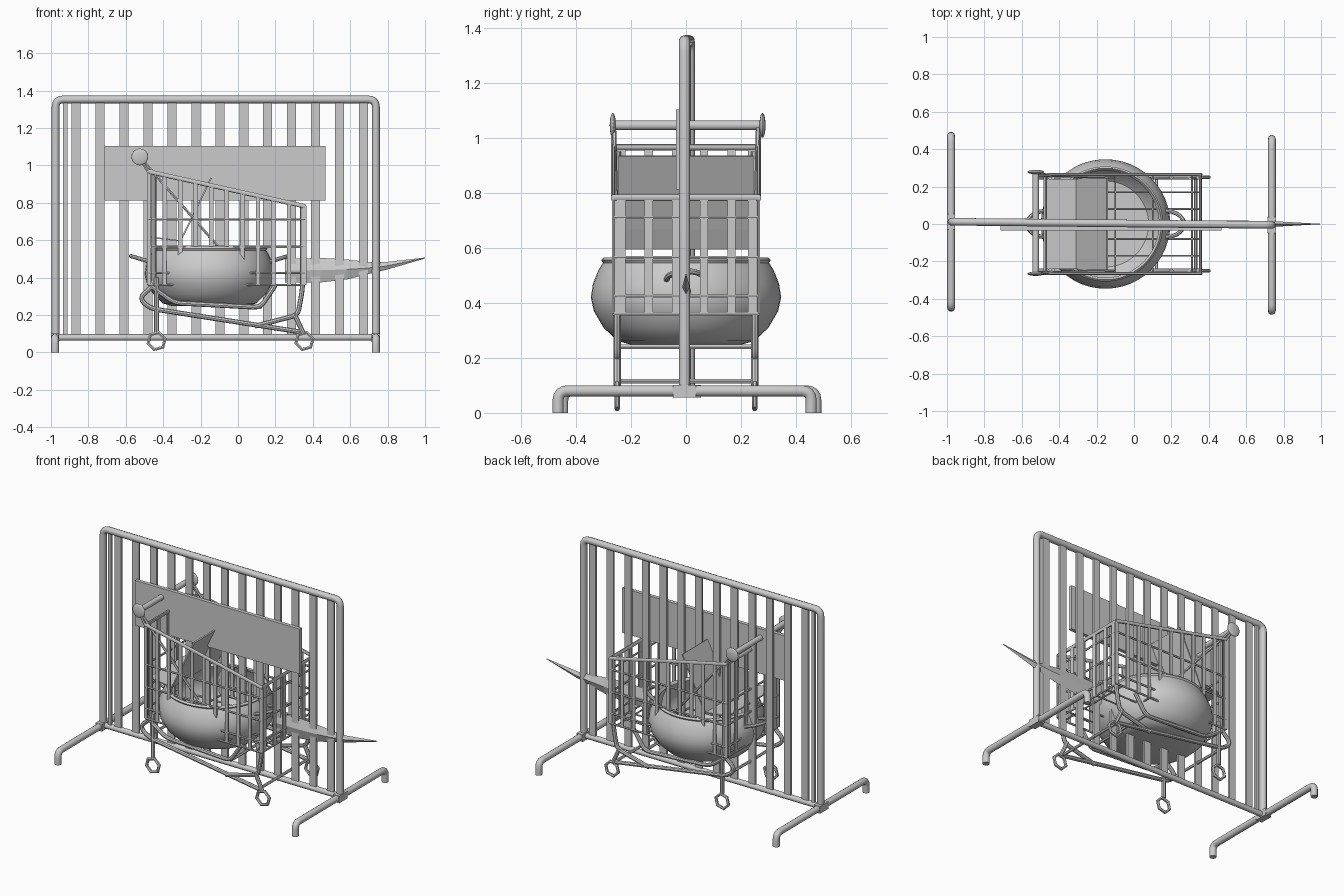
import bpy, bmesh, math
from mathutils import Vector

if "Cube" in bpy.data.objects:
    bpy.data.objects.remove(bpy.data.objects["Cube"])


def smooth(o, angle=40):
    bpy.ops.object.select_all(action='DESELECT')
    o.select_set(True)
    bpy.context.view_layer.objects.active = o
    bpy.ops.object.shade_smooth_by_angle(angle=math.radians(angle))


def rounded(pts, rad):
    """Replace inner corners of a path with short arcs."""
    pts = [Vector(p) for p in pts]
    out = [pts[0]]
    for a, b, c in zip(pts, pts[1:], pts[2:]):
        p = b + (a - b).normalized() * rad
        q = b + (c - b).normalized() * rad
        for i in range(5):
            t = i / 4
            out.append(p * (1 - t) ** 2 + b * 2 * t * (1 - t) + q * t * t)
    return out + [pts[-1]]


def tubes(name, paths, r, cyclic=False, res=2):
    """Round tubes along several paths, as one mesh."""
    cu = bpy.data.curves.new(name, 'CURVE')
    cu.dimensions = '3D'
    cu.bevel_depth, cu.bevel_resolution, cu.use_fill_caps = r, res, True
    for pts in paths:
        s = cu.splines.new('POLY')
        s.points.add(len(pts) - 1)
        for p, v in zip(s.points, pts):
            p.co = (*v, 1)
        s.use_cyclic_u = cyclic
    o = bpy.data.objects.new(name, cu)
    bpy.context.collection.objects.link(o)
    bpy.ops.object.select_all(action='DESELECT')
    o.select_set(True)
    bpy.context.view_layer.objects.active = o
    bpy.ops.object.convert(target='MESH')
    o = bpy.context.object
    smooth(o)
    return o


def finish(name, bm):
    bmesh.ops.recalc_face_normals(bm, faces=bm.faces)
    me = bpy.data.meshes.new(name)
    bm.to_mesh(me)
    bm.free()
    o = bpy.data.objects.new(name, me)
    bpy.context.collection.objects.link(o)
    return o


def boxes(name, items):
    """Boxes given as (min corner, max corner), as one mesh."""
    bm = bmesh.new()
    for lo, hi in items:
        lo, hi = Vector(lo), Vector(hi)
        vs = bmesh.ops.create_cube(bm, size=1)['verts']
        for v in vs:
            v.co = Vector([(lo[i] + hi[i]) / 2 + v.co[i] * (hi[i] - lo[i]) for i in range(3)])
    return finish(name, bm)


# --- Barrier fence ---
L, R = -0.975, 0.737
yl, yr = 0.012, -0.005
fy = lambda x: yl + (yr - yl) * (x - L) / (R - L)
tubes("fence_frame", [rounded([(L, yl, .06), (L, yl, 1.352), (R, yr, 1.352), (R, yr, .06)], .04)], .021, res=3)
tubes("fence_bottom_rail", [[(L, yl, .08), (R, yr, .08)]], .018, res=3)
xs = [-.865 + .128 * i for i in range(13)]
boxes("fence_slats", [((x - .024, fy(x) - .007, .08), (x + .024, fy(x) + .007, 1.345)) for x in xs]
      + [((-.935, .003, .08), (-.912, .019, 1.345))])
for side, x, y in (("left", L - .003, yl), ("right", R, yr)):
    tubes(side + "_foot", [rounded([(x, y - .46, 0), (x, y - .46, .08), (x, y + .46, .08), (x, y + .46, 0)], .035)], .021, res=3)
    boxes(side + "_foot_sleeve", [((x - .022, y - .042, .056), (x + .022, y + .042, .102))])

# --- Sign panel on the fence ---
o = boxes("sign_panel", [((-.715, -.036, .812), (.467, -.012, 1.103))])

# --- Cart basket ---
top = lambda x: .965 - (x + .47) * .222        # sloping rim height
bx0, bx1, by = -.475, .355, .265


def ring(z0, z1, y=by):
    return [(bx0, -y, z0), (bx1, -y, z1), (bx1, y, z1), (bx0, y, z0)]


tubes("basket_rim", [ring(top(bx0), top(bx1))], .012, True)
tubes("basket_hoops", [ring(z, z) for z in (.36, .425, .565, .71)], .007, True, 1)
tubes("basket_floor", [[(bx0, y, .36), (bx1, y, .36)] for y in (-.17, -.08, .08, .17)]
      + [[(x, -by, .36), (x, by, .36)] for x in (-.3, -.1, .1, .31)], .005, res=1)
bars = []
for i in range(11):
    x = bx0 + i * .083
    for s in (-1, 1):
        bars.append(((x - .011, s * by - .004, .36), (x + .011, s * by + .004, top(x))))
for y in (-.235, -.135, -.035, .065, .165, .24):
    for x in (bx0, bx1):
        bars.append(((x - .004, y - .015, .36), (x + .004, y + .015, top(x))))
boxes("basket_bars", bars)

# --- Push handle ---
tubes("push_handle", [[(-.525, -.27, 1.045), (-.525, .28, 1.045)]], .018, res=3)
for y in (-.266, .278):
    bpy.ops.mesh.primitive_uv_sphere_add(segments=20, ring_count=10, radius=.045, location=(-.525, y, 1.045))
    o = bpy.context.object
    o.name = "handle_end_cap"
    o.scale = (1, .25, 1)
    smooth(o)
tubes("handle_stays", [[(-.525, s * .262, 1.045), (-.11, s * .25, .57)] for s in (-1, 1)]
      + [[(-.525, s * .265, 1.04), (bx0, s * by, .955)] for s in (-1, 1)], .008, res=1)

# --- Child seat: back rest and seat flap ---
bm = bmesh.new()
rows = [[bm.verts.new((x, y, z)) for y in (-w, w)]
        for x, z, w in ((-.147, .935, .245), (-.275, .67, .245), (-.31, .6, .24), (-.47, .62, .24))]
for a, b in zip(rows, rows[1:]):
    bm.faces.new((a[0], a[1], b[1], b[0]))
o = finish("child_seat", bm)
m = o.modifiers.new("thickness", 'SOLIDIFY')
m.thickness = .008

# --- Undercarriage and wheels ---
paths = []
for s in (-1, 1):
    y = s * .25
    paths.append(rounded([(-.45, y, .95), (-.45, y, .36), (-.53, y, .29), (-.47, y, .235), (.33, y, .11)], .04))
    paths.append(rounded([(.345, y, .78), (.345, y, .34), (.32, y, .2), (.09, y, .14)], .035))
    paths.append(rounded([(-.46, y, .35), (-.34, y, .265), (.12, y, .24), (.2, y, .36)], .04))
    paths.append([(-.435, y, .4), (-.435, y, .11)])
    paths.append([(.3, y, .21), (.35, y, .1)])
tubes("cart_frame", paths, .013)
tubes("cart_cross_rods", [[(x, -.25, z), (x, .25, z)] for x, z in ((-.47, .24), (.33, .115), (.12, .24))], .009, res=1)
for x in (-.435, .355):
    for y in (-.25, .25):
        pts = [(x + .047 * math.cos(math.pi * (k + .25) / 3), y, .061 + .047 * math.sin(math.pi * (k + .25) / 3)) for k in range(6)]
        tubes("wheel", [pts], .010, True, 1)

# --- Round pot ---
prof = [(0, .247), (.2, .248), (.25, .262), (.3, .31), (.335, .37), (.346, .42), (.338, .47),
        (.318, .52), (.302, .545), (.308, .555), (.298, .565), (.286, .55), (.315, .48),
        (.325, .42), (.3, .34), (.23, .275), (0, .265)]
bm = bmesh.new()
vs = [bm.verts.new((r, 0, z)) for r, z in prof]
es = [bm.edges.new(e) for e in zip(vs, vs[1:])]
bmesh.ops.spin(bm, geom=vs + es, cent=(0, 0, 0), axis=(0, 0, 1), angle=math.tau, steps=48)
bmesh.ops.remove_doubles(bm, verts=bm.verts, dist=.0005)
pot = finish("pot", bm)
pot.location = (-.152, 0, 0)
smooth(pot)
paths = []
for s in (-1, 1):
    paths.append([(-.152 + s * (.32 + .1 * math.sin(t)), .07 * math.cos(t), .485 + .03 * math.sin(t))
                  for t in (math.pi * k / 10 for k in range(11))])
tubes("pot_handles", paths, .011)

# --- Curved blade sticking out on the right ---
bm = bmesh.new()
rows = []
for x, t, b, w in ((.25, .5, .375, .016), (.45, .505, .375, .018), (.58, .497, .39, .018),
                   (.68, .485, .415, .016), (.78, .482, .438, .013), (1.0, .507, .502, .001)):
    mid = (t + b) / 2
    rows.append([bm.verts.new(c) for c in ((x, 0, t), (x, w, mid), (x, 0, b), (x, -w, mid))])
for a, b in zip(rows, rows[1:]):
    for i in range(4):
        j = (i + 1) % 4
        bm.faces.new((a[i], a[j], b[j], b[i]))
bm.faces.new(rows[0])
bm.faces.new(rows[-1])
finish("blade", bm)
